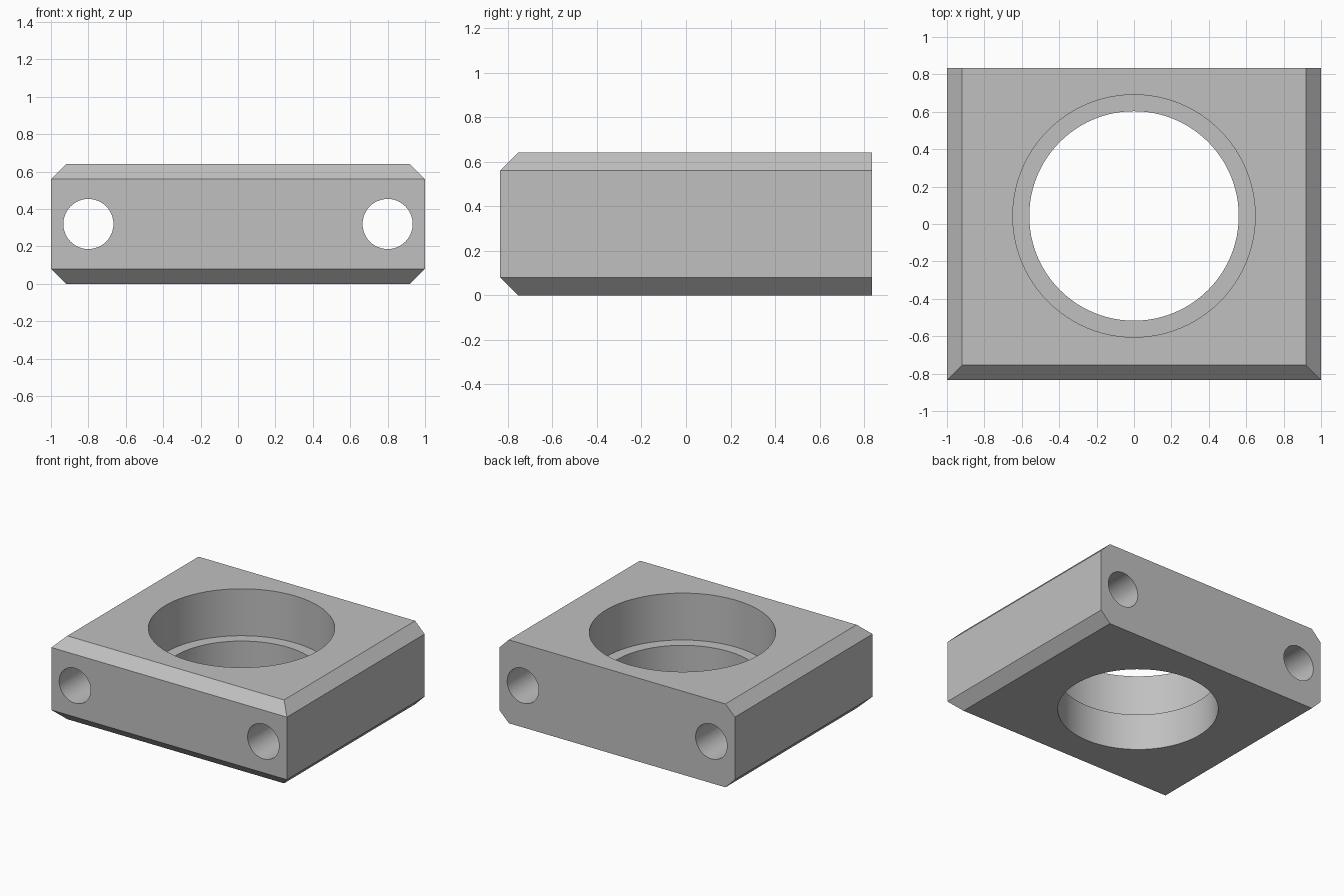
import bpy
import bmesh
import math
from mathutils import Matrix

if "Cube" in bpy.data.objects:
    bpy.data.objects.remove(bpy.data.objects["Cube"])

WIDTH, DEPTH, HEIGHT, CHAMFER = 2.0, 1.67, 0.64, 0.08
BORE_Y, LEDGE_Z = 0.043, 0.28

grey = bpy.data.materials.new("plain grey")
grey.use_nodes = True
colour = (0.53, 0.53, 0.53, 1)
grey.diffuse_color = colour
grey.node_tree.nodes["Principled BSDF"].inputs["Base Color"].default_value = colour


def make_object(name, bm):
    mesh = bpy.data.meshes.new(name)
    bm.to_mesh(mesh)
    bm.free()
    obj = bpy.data.objects.new(name, mesh)
    bpy.context.collection.objects.link(obj)
    mesh.materials.append(grey)
    return obj


def cutter(name, radius, length, matrix, sides):
    bm = bmesh.new()
    bmesh.ops.create_cone(bm, cap_ends=True, segments=sides, radius1=radius,
                          radius2=radius, depth=length, matrix=matrix)
    obj = make_object(name, bm)
    obj.hide_render = True
    return obj


# Block, chamfered along the front and side edges; the back stays square
bm = bmesh.new()
bmesh.ops.create_cube(bm, size=1)
bmesh.ops.scale(bm, vec=(WIDTH, DEPTH, HEIGHT), verts=bm.verts)
bmesh.ops.translate(bm, vec=(0, 0, HEIGHT / 2), verts=bm.verts)


def is_chamfered(edge):
    a, b = (v.co for v in edge.verts)
    horizontal = abs(a.z - b.z) < 0.01
    at_back = a.y > 0 and b.y > 0
    return horizontal and not at_back


bmesh.ops.bevel(bm, geom=[e for e in bm.edges if is_chamfered(e)],
                offset=CHAMFER, segments=1, affect='EDGES')
block = make_object("bored_block", bm)

# Stepped bore: wide recess above the ledge, narrower hole below
cutters = [
    cutter("recess_cutter", 0.648, 1, Matrix.Translation((0, BORE_Y, LEDGE_Z + 0.5)), 96),
    cutter("bore_cutter", 0.56, 2, Matrix.Translation((0, BORE_Y, 0)), 96),
]

# Mounting holes running front to back
for side, label in ((-1, "right"), (1, "left")):
    place = Matrix.Translation((side * 0.8, 0, HEIGHT / 2)) @ Matrix.Rotation(math.pi / 2, 4, 'X')
    cutters.append(cutter(label + "_hole_cutter", 0.134, 3, place, 48))

bpy.ops.object.select_all(action='DESELECT')
block.select_set(True)
bpy.context.view_layer.objects.active = block
for tool in cutters:
    cut = block.modifiers.new(tool.name, 'BOOLEAN')
    cut.operation = 'DIFFERENCE'
    cut.solver = 'EXACT'
    cut.object = tool
    bpy.ops.object.modifier_apply(modifier=cut.name)
for tool in cutters:
    bpy.data.objects.remove(tool)

bpy.ops.object.shade_smooth_by_angle(angle=math.radians(30))
